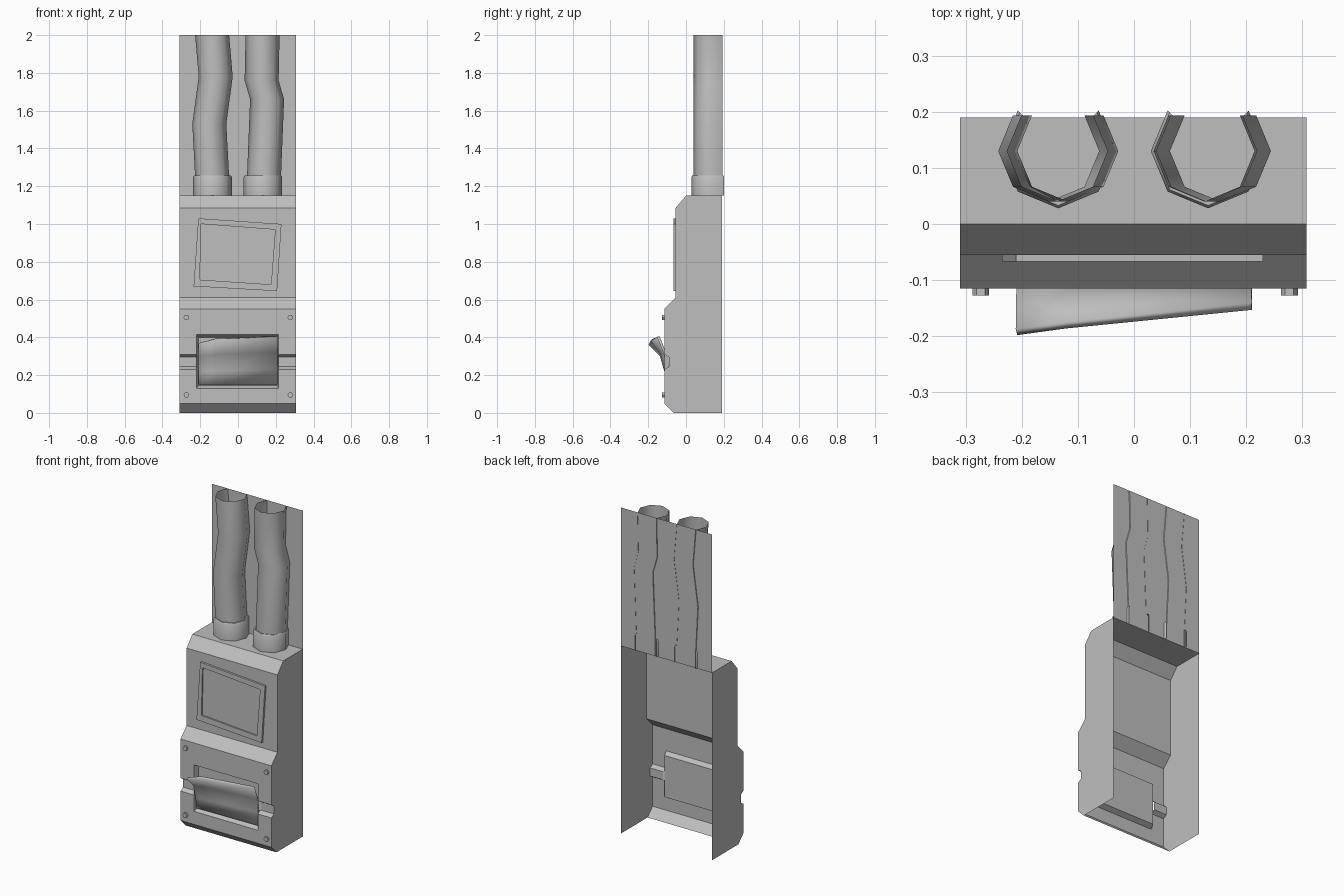
import bpy
import math
from mathutils import Vector

cube = bpy.data.objects.get("Cube")
if cube:
    bpy.data.objects.remove(cube)

grey = bpy.data.materials.new("plain_grey")
grey.use_nodes = True
grey.diffuse_color = (0.52, 0.52, 0.52, 1)
bsdf = next(n for n in grey.node_tree.nodes if n.type == 'BSDF_PRINCIPLED')
bsdf.inputs["Base Color"].default_value = grey.diffuse_color


def make(name, verts, faces, smooth=None):
    mesh = bpy.data.meshes.new(name)
    mesh.from_pydata(verts, [], faces)
    mesh.materials.append(grey)
    obj = bpy.data.objects.new(name, mesh)
    bpy.context.collection.objects.link(obj)
    if smooth:
        bpy.ops.object.select_all(action='DESELECT')
        obj.select_set(True)
        bpy.context.view_layer.objects.active = obj
        bpy.ops.object.shade_smooth_by_angle(angle=math.radians(smooth))
    return obj


def loft(name, rows, closed=False, smooth=None):
    """Skin a list of equally long point rows."""
    n = len(rows[0])
    verts = [p for row in rows for p in row]
    faces = []
    for r in range(len(rows) - 1):
        for i in range(n if closed else n - 1):
            j = (i + 1) % n
            faces.append((r * n + i, r * n + j, (r + 1) * n + j, (r + 1) * n + i))
    return make(name, verts, faces, smooth)


def strip(name, profile, x0, x1):
    return loft(name, [[(x, y, z) for y, z in profile] for x in (x0, x1)])


# Case: open at the back and bottom, side grooves run into a window
LEFT, RIGHT, BACK, FRONT = -0.31, 0.307, 0.19, -0.115
WX0, WX1, WZ0, WZ1 = -0.22, 0.215, 0.13, 0.415
upper = [(BACK, 1.15), (0, 1.15), (-0.055, 1.085), (-0.055, 0.61), (FRONT, 0.55)]
groove = [(FRONT, 0.31), (-0.09, 0.295), (-0.09, 0.245), (FRONT, 0.23)]
lower = [(FRONT, 0.05), (-0.065, 0)]
outline = upper + groove + lower
strip("case_front_right", outline, LEFT, WX0)
strip("case_front_left", outline, WX1, RIGHT)
strip("case_front_top", upper + [(FRONT, WZ1)], WX0, WX1)
strip("case_front_bottom", [(FRONT, WZ0)] + lower, WX0, WX1)
for name, x in (("right_side", LEFT), ("left_side", RIGHT)):
    pts = [(x, y, z) for y, z in outline + [(BACK, 0)]]
    make(name, pts, [range(len(pts))])


def rect(x0, x1, z0, z1, y):
    return [(x0, y, z0), (x1, y, z0), (x1, y, z1), (x0, y, z1)]


# Back board above the case
make("back_board", rect(LEFT, RIGHT, 1.15, 2, BACK), [range(4)])

# Window recess with tapered walls
recess = rect(WX0, WX1, WZ0, WZ1, FRONT) + rect(-0.21, 0.207, 0.145, 0.4, -0.085)
walls = [(i, (i + 1) % 4, (i + 1) % 4 + 4, i + 4) for i in range(4)]
make("window_recess", recess, walls + [(4, 5, 6, 7)])

# Curled flap leaning out of the window
flap_sections = [
    (-0.208, [(-0.108, 0.15), (-0.115, 0.22), (-0.138, 0.30), (-0.198, 0.36)]),
    (-0.12, [(-0.105, 0.15), (-0.11, 0.22), (-0.133, 0.31), (-0.186, 0.385)]),
    (0.21, [(-0.1, 0.15), (-0.1, 0.23), (-0.12, 0.32), (-0.153, 0.40)]),
]
flap = loft("curled_flap", [[(x, y, z) for y, z in pts] for x, pts in flap_sections], smooth=40)
thick = flap.modifiers.new("thickness", 'SOLIDIFY')
thick.thickness = 0.014
thick.offset = -1 if flap.data.polygons[0].normal.y < 0 else 1

# Tilted screen frame with a sunken pane
outer = [(-0.235, 0.67), (0.207, 0.645), (0.23, 1.0), (-0.21, 1.03)]
inner = [(-0.202, 0.705), (0.175, 0.68), (0.197, 0.97), (-0.195, 1.0)]
rings = [(outer, -0.055), (outer, -0.067), (inner, -0.067), (inner, -0.058)]
loft("screen_frame", [[(x, y, z) for x, z in pts] for pts, y in rings], closed=True)
make("screen_pane", [(x, -0.058, z) for x, z in inner], [range(4)])

# Hexagonal bolts in the corners of the lower panel
for side, x in (("right", -0.273), ("left", 0.277)):
    for level, z in (("lower", 0.095), ("upper", 0.505)):
        ring = [Vector((math.cos(a), 0, math.sin(a))) * 0.015
                for a in (math.tau * k / 6 for k in range(6))]
        rows = [[p + Vector((x, y, z)) for p in ring] for y in (FRONT, -0.127)]
        bolt = loft(f"bolt_{side}_{level}", rows, closed=True)
        bolt.data.clear_geometry()
        pts = rows[0] + rows[1]
        sides = [(i, (i + 1) % 6, (i + 1) % 6 + 6, i + 6) for i in range(6)]
        bolt.data.from_pydata(pts, [], sides + [range(6, 12)])


def open_octagon(x, z, r):
    """Seven corners of an octagon, leaving the back open."""
    angles = [math.radians(-225 + 45 * k) for k in range(7)]
    return [(x + r * math.cos(a), 0.13 + r * math.sin(a), z) for a in angles]


# Bent hoses rising from collars on top of the case
hoses = {
    "right": (-0.135, [(-0.137, 1.15), (-0.137, 1.25), (-0.152, 1.53), (-0.118, 1.78), (-0.137, 2)]),
    "left": (0.132, [(0.138, 1.15), (0.138, 1.26), (0.154, 1.66), (0.125, 1.76), (0.13, 2)]),
}
for side, (cx, path) in hoses.items():
    loft(f"hose_{side}", [open_octagon(x, z, 0.09) for x, z in path], smooth=60)
    collar = [(1.15, 0.102), (1.248, 0.102), (1.257, 0.097), (1.257, 0.088)]
    loft(f"collar_{side}", [open_octagon(cx, z, r) for z, r in collar], smooth=50)
